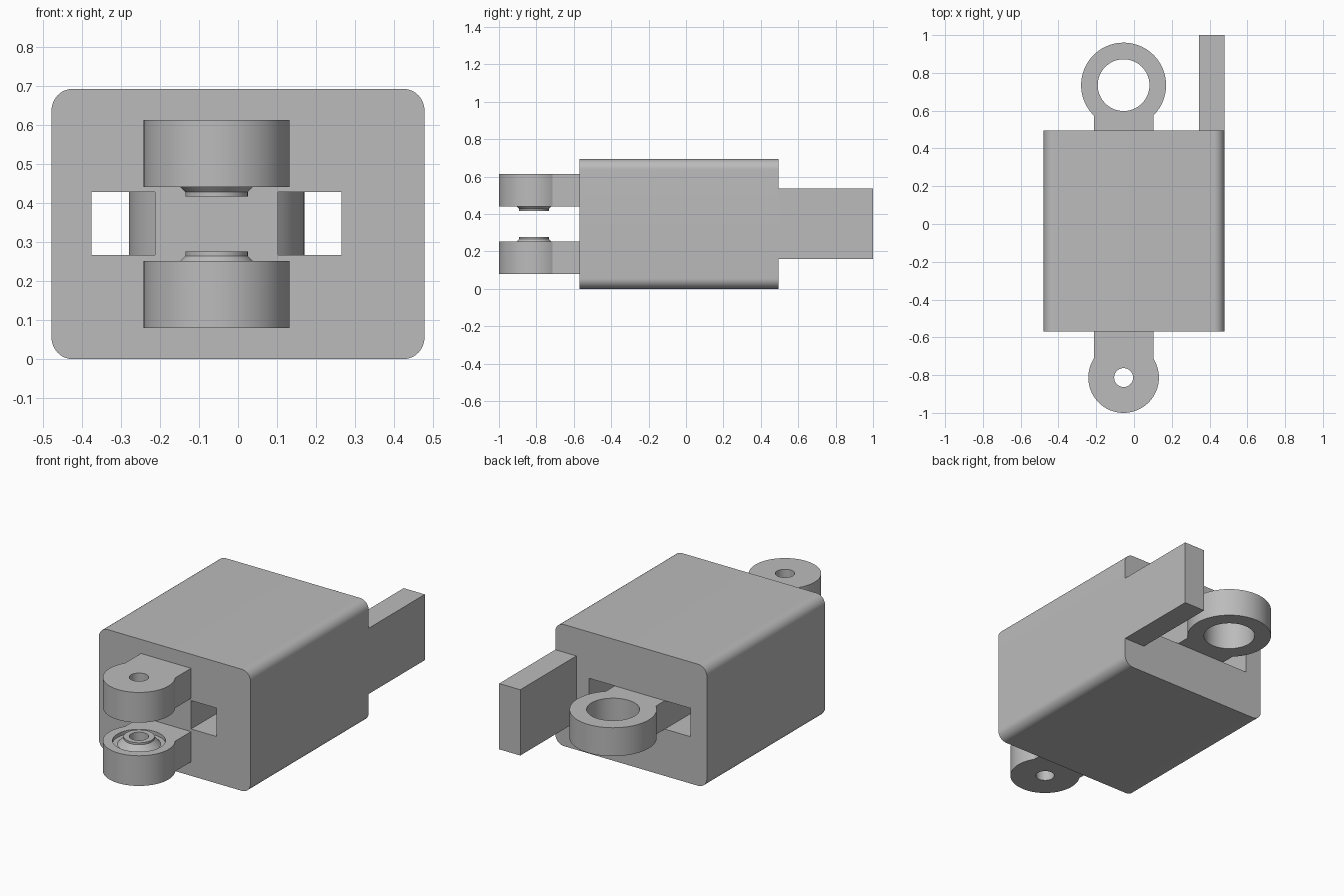
import bpy, bmesh
from math import sin, cos, pi, asin, radians
from mathutils import Matrix

if "Cube" in bpy.data.objects:
    bpy.data.objects.remove(bpy.data.objects["Cube"])

grey = bpy.data.materials.new("plain grey")
grey.use_nodes = True
colour = (0.5, 0.5, 0.5, 1)
grey.diffuse_color = colour
grey.node_tree.nodes["Principled BSDF"].inputs["Base Color"].default_value = colour

AXIS = -0.055        # x of the hinge holes and necks
NECK = 0.158         # half width of the necks
FRONT, BACK = -0.57, 0.495
HEIGHT = 0.693
SEG = 64


def make(name, bm):
    bmesh.ops.recalc_face_normals(bm, faces=bm.faces)
    mesh = bpy.data.meshes.new(name)
    bm.to_mesh(mesh)
    bm.free()
    mesh.materials.append(grey)
    ob = bpy.data.objects.new(name, mesh)
    bpy.context.collection.objects.link(ob)
    return ob


def prism(name, points, offset):
    """Extrude a closed outline along an offset vector."""
    bm = bmesh.new()
    face = bm.faces.new([bm.verts.new(p) for p in points])
    ext = bmesh.ops.extrude_face_region(bm, geom=[face])["geom"]
    bmesh.ops.translate(bm, vec=offset, verts=[g for g in ext if isinstance(g, bmesh.types.BMVert)])
    return make(name, bm)


def box(name, x0, x1, y0, y1, z0, z1):
    return prism(name, [(x0, y0, z0), (x1, y0, z0), (x1, y1, z0), (x0, y1, z0)], (0, 0, z1 - z0))


def lathe(name, profile, centre):
    """Revolve a closed (radius, z) profile around a vertical axis."""
    bm = bmesh.new()
    rings = [[bm.verts.new((centre[0] + r * cos(2 * pi * i / SEG),
                            centre[1] + r * sin(2 * pi * i / SEG), z))
              for i in range(SEG)] for r, z in profile]
    for k, a in enumerate(rings):
        b = rings[(k + 1) % len(rings)]
        for i in range(SEG):
            j = (i + 1) % SEG
            bm.faces.new((a[i], a[j], b[j], b[i]))
    return make(name, bm)


def cylinder(name, centre, r, z0, z1):
    pts = [(centre[0] + r * cos(2 * pi * i / SEG), centre[1] + r * sin(2 * pi * i / SEG), z0)
           for i in range(SEG)]
    return prism(name, pts, (0, 0, z1 - z0))


def cut(ob, cutter):
    mod = ob.modifiers.new("cut", 'BOOLEAN')
    mod.operation = 'DIFFERENCE'
    mod.solver = 'EXACT'
    mod.object = cutter
    bpy.context.view_layer.objects.active = ob
    bpy.ops.object.modifier_apply(modifier=mod.name)
    bpy.data.objects.remove(cutter)


def eye(name, cy, r, wall, z0, z1):
    """Round eye joined to the body wall by a straight neck."""
    side = 1 if wall > cy else -1
    gap = asin(NECK / r)
    pts = []
    for i in range(SEG + 1):
        a = gap + (2 * pi - 2 * gap) * i / SEG
        pts.append((AXIS + r * sin(a), cy + side * r * cos(a), z0))
    pts += [(AXIS - NECK, wall, z0), (AXIS + NECK, wall, z0)]
    return prism(name, pts, (0, 0, z1 - z0))


# Body: rounded along its length, with a through slot each side of the centre
half, radius = 0.478, 0.055
outline = []
for q, (sx, sz) in enumerate([(1, 1), (-1, 1), (-1, 0), (1, 0)]):
    cx = sx * (half - radius)
    cz = HEIGHT - radius if sz else radius
    for i in range(13):
        a = (q + i / 12) * pi / 2
        outline.append((cx + radius * cos(a), FRONT, cz + radius * sin(a)))
body = prism("body", outline, (0, BACK - FRONT, 0))
for s in (-1, 1):
    inner, outer = AXIS + s * NECK, AXIS + s * 0.32
    cut(body, box("slot_cutter", min(inner, outer), max(inner, outer), FRONT - 0.1, BACK + 0.1,
                  0.267, 0.429))

# Rear ring
rear_ring = eye("rear_ring", 0.735, 0.225, BACK, 0.267, 0.429)
cut(rear_ring, cylinder("bore_cutter", (AXIS, 0.735), 0.137, 0.1, 0.6))

# Rear side plate
plate = box("rear_plate", 0.345, half, BACK, 1.0, 0.16, 0.535)

# Lower hinge lug, with a pocket around its raised boss
pin = (AXIS, -0.813)
top = 0.252
lower_lug = eye("lower_lug", pin[1], 0.187, FRONT, 0.08, top)
cut(lower_lug, cylinder("pin_cutter", pin, 0.05, 0, 0.5))
cut(lower_lug, cylinder("pocket_cutter", pin, 0.137, top - 0.02, 0.5))
lower_boss = lathe("lower_boss", [(0.05, top - 0.02), (0.05, top + 0.024), (0.08, top + 0.024),
                                  (0.08, top + 0.013), (0.112, top - 0.02)], pin)

# Upper lug and boss mirror the lower ones about mid height
flip = Matrix.Translation((0, 0, HEIGHT)) @ Matrix.Diagonal((1, 1, -1, 1))
upper = []
for ob, name in ((lower_lug, "upper_lug"), (lower_boss, "upper_boss")):
    mesh = ob.data.copy()
    mesh.transform(flip)
    mesh.flip_normals()
    twin = bpy.data.objects.new(name, mesh)
    bpy.context.collection.objects.link(twin)
    upper.append(twin)

# Smooth the curved walls, keep the edges sharp
bpy.ops.object.select_all(action='DESELECT')
for ob in [body, rear_ring, plate, lower_lug, lower_boss] + upper:
    ob.select_set(True)
    bpy.context.view_layer.objects.active = ob
bpy.ops.object.shade_smooth_by_angle(angle=radians(25))
